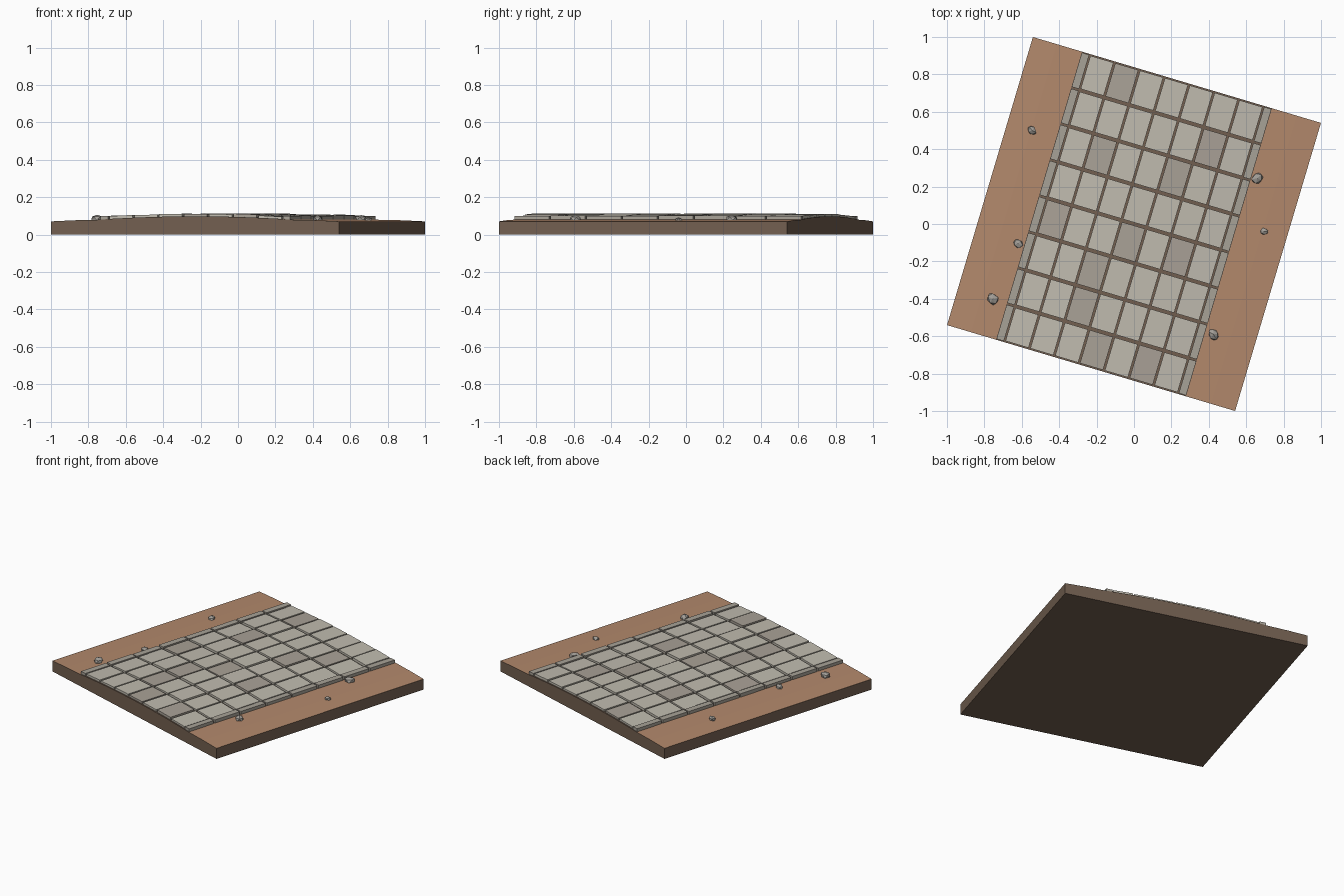
import bpy, bmesh, math, random
from mathutils import Matrix, Vector

if "Cube" in bpy.data.objects:
    bpy.data.objects.remove(bpy.data.objects["Cube"])

random.seed(4)
H = 0.8036                      # half side of the square tile
ROT = Matrix.Rotation(math.radians(-16.6), 4, 'Z')


def material(name, rgb):
    m = bpy.data.materials.new(name)
    m.diffuse_color = (*rgb, 1)
    m.use_nodes = True
    m.node_tree.nodes["Principled BSDF"].inputs["Base Color"].default_value = m.diffuse_color
    return m


EARTH = material("earth", (0.17, 0.115, 0.08))
SAND = material("sand", (0.45, 0.25, 0.15))
LIGHT = material("light_stone", (0.53, 0.50, 0.43))
DARK = material("dark_stone", (0.40, 0.36, 0.31))
KERB = material("kerb_stone", (0.39, 0.36, 0.31))
ROCK = material("rock", (0.36, 0.34, 0.31))


def finish(name, bm, mats):
    bmesh.ops.recalc_face_normals(bm, faces=bm.faces)
    bmesh.ops.transform(bm, matrix=ROT, verts=bm.verts)
    me = bpy.data.meshes.new(name)
    bm.to_mesh(me)
    bm.free()
    for m in mats:
        me.materials.append(m)
    ob = bpy.data.objects.new(name, me)
    bpy.context.collection.objects.link(ob)
    return ob


def crown(u):
    # height of the cambered paving surface across the road
    return 0.112 - 0.017 * (u / 0.53) ** 2


def slab(bm, u0, u1, v0, v1, z0, za, zb, mat=0):
    # box whose top slopes from za to zb across the road
    vs = [bm.verts.new(p) for p in (
        (u0, v0, z0), (u1, v0, z0), (u1, v1, z0), (u0, v1, z0),
        (u0, v0, za), (u1, v0, zb), (u1, v1, zb), (u0, v1, za))]
    for f in ((3, 2, 1, 0), (4, 5, 6, 7), (0, 1, 5, 4),
              (1, 2, 6, 5), (2, 3, 7, 6), (3, 0, 4, 7)):
        bm.faces.new([vs[i] for i in f]).material_index = mat


# ground block: profile with sandy verges and a cambered earth road bed
half = [(0.8036, 0.071), (0.67, 0.077), (0.53, 0.080)]
bed = [(u / 10 * 0.53, crown(u / 10 * 0.53) - 0.014) for u in range(-9, 10, 3)]
prof = [(-u, z) for u, z in half] + bed + half[::-1]
prof += [(H, 0), (-H, 0)]
bm = bmesh.new()
ends = [[bm.verts.new((u, v, z)) for u, z in prof] for v in (-H, H)]
n = len(prof)
for i in range(n):
    j = (i + 1) % n
    f = bm.faces.new((ends[0][i], ends[0][j], ends[1][j], ends[1][i]))
    verge = i < n - 3 and min(abs(prof[i][0]), abs(prof[j][0])) > 0.529
    f.material_index = 1 if verge else 0
bm.faces.new(ends[0])
bm.faces.new(ends[1][::-1])
finish("ground", bm, [EARTH, SAND])

# paving slabs, 8 rows of 7, with slightly uneven heights
tones = ["0100000", "0000010", "0100100", "0000000",
         "1001010", "0010000", "0010000", "0001010"]
ROW, COL, INNER = 2 * H / 8, 0.97 / 7, 0.485
bm = bmesh.new()
for r, line in enumerate(tones):
    v1 = H - r * ROW - 0.008
    v0 = v1 - ROW + 0.016
    for c, t in enumerate(line):
        u0 = -INNER + c * COL + 0.005
        u1 = u0 + COL - 0.01
        d = random.uniform(-0.003, 0.003)
        slab(bm, u0, u1, v0, v1, 0.075, crown(u0) + d, crown(u1) + d, int(t))
finish("paving_slabs", bm, [LIGHT, DARK])

# kerb stones along both edges
bm = bmesh.new()
for r in range(8):
    v1 = H - r * ROW - 0.005
    for s in (-1, 1):
        a, b = sorted((s * 0.488, s * 0.529))
        z = 0.101 + random.uniform(-0.002, 0.002)
        slab(bm, a, b, v1 - ROW + 0.010, v1, 0.07, z, z)
finish("kerbs", bm, [KERB])

# loose faceted rocks on the verges
rocks = [(-0.545, 0.50, 0.028), (0.66, 0.245, 0.037), (0.695, -0.04, 0.025),
         (-0.62, -0.105, 0.030), (-0.755, -0.40, 0.038), (0.425, -0.59, 0.034)]
for x, y, r in rocks:
    bm = bmesh.new()
    bmesh.ops.create_icosphere(bm, subdivisions=1, radius=1)
    for v in bm.verts:
        v.co *= random.uniform(0.85, 1.1)
    spin = Matrix.Rotation(random.uniform(0, 6), 4, 'Z')
    place = Matrix.Translation(ROT.inverted() @ Vector((x, y, 0.068 + 0.5 * r)))
    size = Matrix.Diagonal((r, r * 0.82, r * 0.58, 1))
    bmesh.ops.transform(bm, matrix=place @ spin @ size, verts=bm.verts)
    finish("rock", bm, [ROCK])
